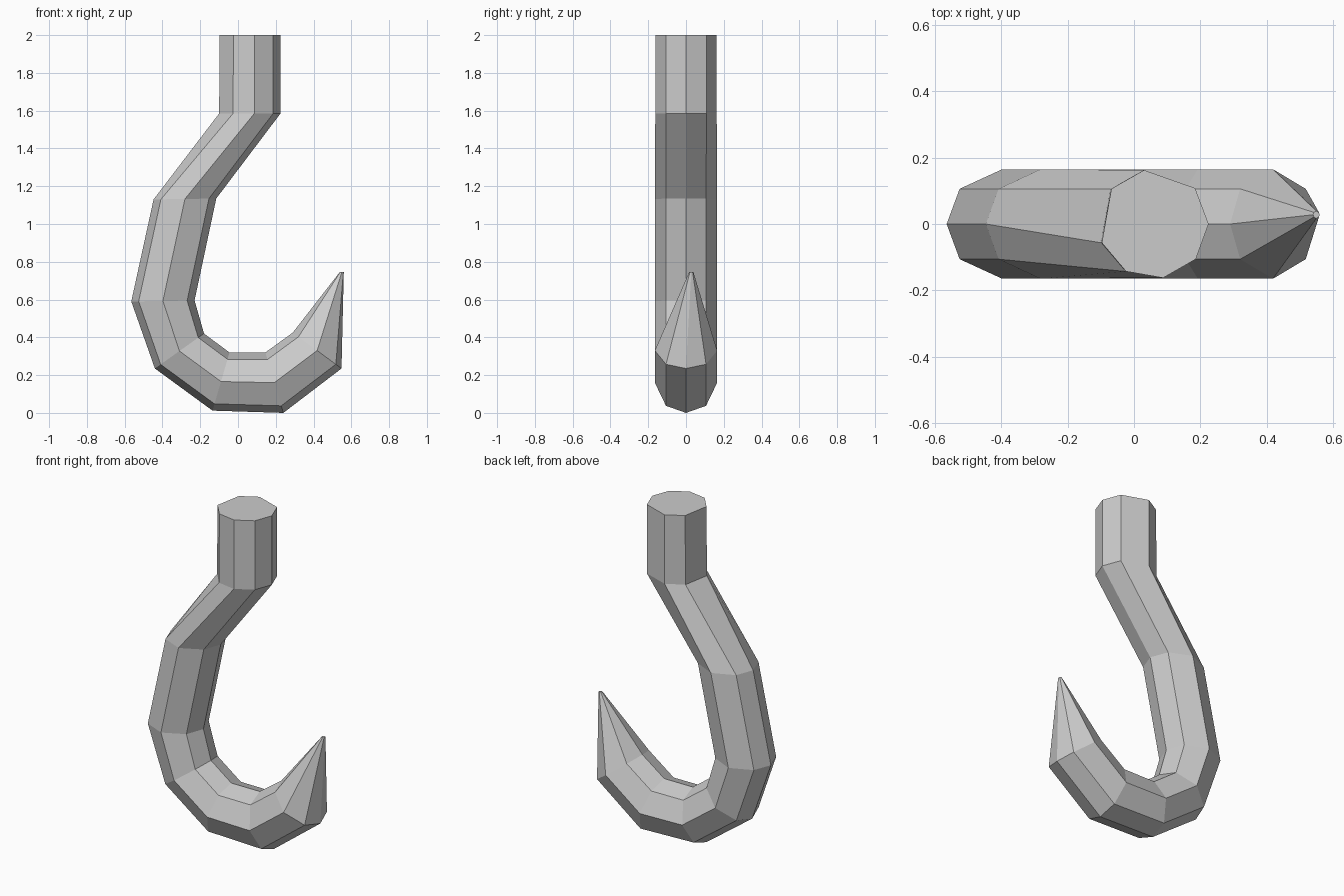
import bpy, bmesh
from math import sin, cos, radians
from mathutils import Vector

if "Cube" in bpy.data.objects:
    bpy.data.objects.remove(bpy.data.objects["Cube"])

HALF_DEPTH = 0.165
TOP_ANGLES = (0, 41, 100, 140, 200, 240, 280, 320)
BEND_ANGLES = (0, 40, 90, 140, 180, 220, 270, 320)

# Rings along the hook: inner x, z and outer x, z
RINGS = [
    (0.225, 2.00, -0.107, 2.00),
    (0.225, 1.585, -0.11, 1.585),
    (-0.115, 1.135, -0.447, 1.13),
    (-0.23, 0.595, -0.565, 0.59),
    (-0.18, 0.42, -0.44, 0.235),
    (-0.045, 0.32, -0.135, 0.012),
    (0.145, 0.32, 0.24, 0.0),
    (0.29, 0.425, 0.548, 0.235),
]


def add_ring(bm, inner, outer, depth, angles, y=0.0):
    mid, half = (inner + outer) / 2, (inner - outer) / 2
    return [bm.verts.new(mid + half * cos(radians(a))
                         + Vector((0, y + depth * sin(radians(a)), 0)))
            for a in angles]


bm = bmesh.new()

# Shank and bend
loops = []
for i, (xi, zi, xo, zo) in enumerate(RINGS):
    loops.append(add_ring(bm, Vector((xi, 0, zi)), Vector((xo, 0, zo)),
                          HALF_DEPTH, TOP_ANGLES if i < 2 else BEND_ANGLES))

# Tiny blunt end of the point
loops.append(add_ring(bm, Vector((0.54, 0, 0.747)), Vector((0.56, 0, 0.745)),
                      0.011, BEND_ANGLES, 0.028))

# Skin between rings, and end caps
for a, b in zip(loops, loops[1:]):
    n = len(a)
    for k in range(n):
        bm.faces.new((a[k], a[(k + 1) % n], b[(k + 1) % n], b[k]))
bm.faces.new(loops[0])
bm.faces.new(loops[-1])
bmesh.ops.recalc_face_normals(bm, faces=bm.faces[:])

mesh = bpy.data.meshes.new("hook")
bm.to_mesh(mesh)
bm.free()
bpy.context.collection.objects.link(bpy.data.objects.new("hook", mesh))
